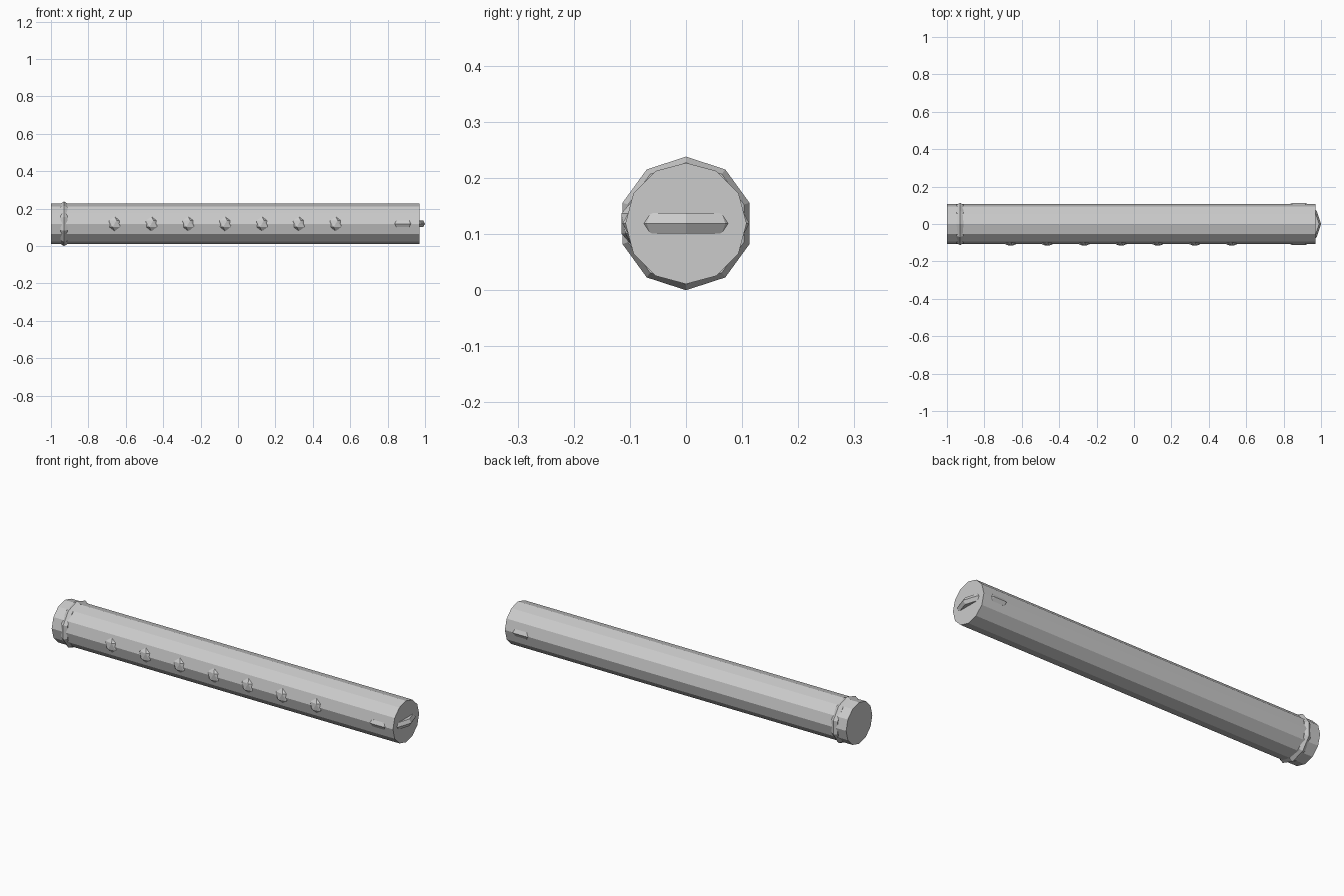
import bpy
from math import pi

if "Cube" in bpy.data.objects:
    bpy.data.objects.remove(bpy.data.objects["Cube"])

Z = 0.119          # height of the tube axis
ACROSS = (0, pi / 2, 0)


def ring(name, x, rotation=(0, 0, 0)):
    bpy.ops.mesh.primitive_torus_add(
        major_segments=10, minor_segments=6, major_radius=0.098,
        minor_radius=0.021, location=(x, 0, Z), rotation=rotation)
    bpy.context.object.name = name


# Long twelve-sided tube
bpy.ops.mesh.primitive_cylinder_add(
    vertices=12, radius=0.108, depth=1.97,
    location=(-0.015, 0, Z), rotation=ACROSS)
bpy.context.object.name = "tube"

# Band wrapped around the left end
ring("end_band", -0.93, ACROSS)

# Level ring that pokes through the right cap and both sides
ring("mouth_ring", 0.881)

# Row of faceted finger studs along the front
for i in range(7):
    bpy.ops.mesh.primitive_ico_sphere_add(
        subdivisions=1, radius=1, location=(-0.66 + i * 0.197, -0.096, Z),
        scale=(0.04, 0.0225, 0.04))
    bpy.context.object.name = f"finger_stud_{i + 1}"
